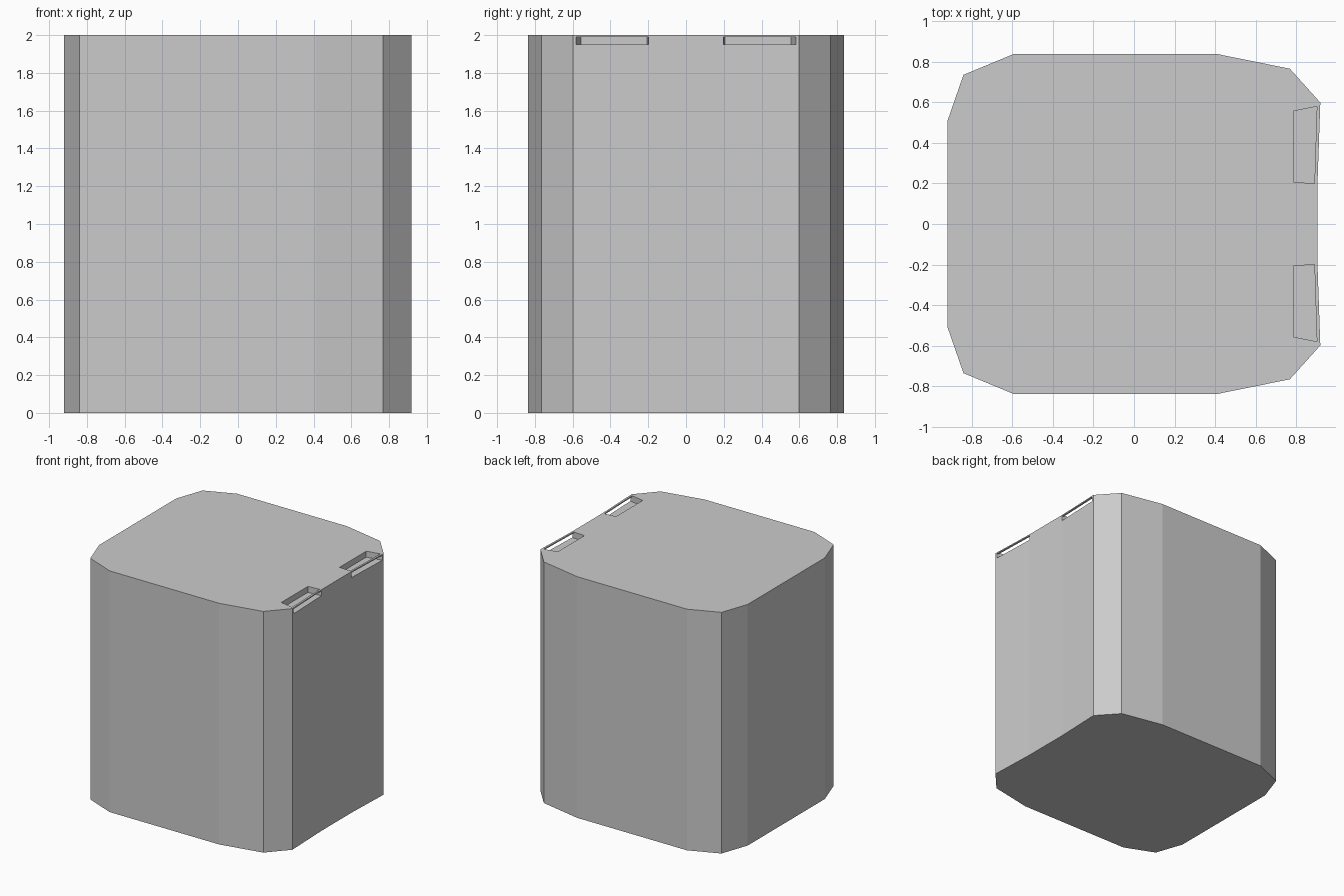
import bpy, bmesh

if "Cube" in bpy.data.objects:
    bpy.data.objects.remove(bpy.data.objects["Cube"])


def mesh_object(name, bm):
    bmesh.ops.recalc_face_normals(bm, faces=bm.faces)
    mesh = bpy.data.meshes.new(name)
    bm.to_mesh(mesh)
    bm.free()
    obj = bpy.data.objects.new(name, mesh)
    bpy.context.collection.objects.link(obj)
    return obj


def loft(bm, ring_a, ring_b):
    a = [bm.verts.new(p) for p in ring_a]
    b = [bm.verts.new(p) for p in ring_b]
    bm.faces.new(a)
    bm.faces.new(b[::-1])
    n = len(a)
    for i in range(n):
        j = (i + 1) % n
        bm.faces.new((a[i], b[i], b[j], a[j]))


# body: faceted rounded block, mirrored half outline
half = [(-.92, .505), (-.84, .735), (-.594, .837), (.412, .837),
        (.768, .765), (.918, .598), (.904, .2)]
outline = half + [(x, -y) for x, y in reversed(half)]
bm = bmesh.new()
loft(bm, [(x, y, 0) for x, y in outline], [(x, y, 2) for x, y in outline])
body = mesh_object("body", bm)

# hinge slots: L section opens to the top and the side, leaving a thin bar
inner = [(.787, 1.95), (1.0, 1.95), (1.0, 1.99), (.889, 1.99), (.889, 2.1), (.787, 2.1)]
outer = [(.787, 1.95), (1.0, 1.95), (1.0, 1.99), (.901, 1.99), (.901, 2.1), (.787, 2.1)]
bm = bmesh.new()
for s in (1, -1):
    loft(bm,
         [(x, s * (.207 - .07 * (x - .787)), z) for x, z in inner],
         [(x, s * (.556 + .2 * (x - .787)), z) for x, z in outer])
cutter = mesh_object("slot_cutter", bm)
cutter.hide_render = True

mod = body.modifiers.new("slots", 'BOOLEAN')
mod.operation = 'DIFFERENCE'
mod.solver = 'EXACT'
mod.object = cutter
bpy.context.view_layer.objects.active = body
body.select_set(True)
bpy.ops.object.modifier_apply(modifier=mod.name)
bpy.data.objects.remove(cutter)
